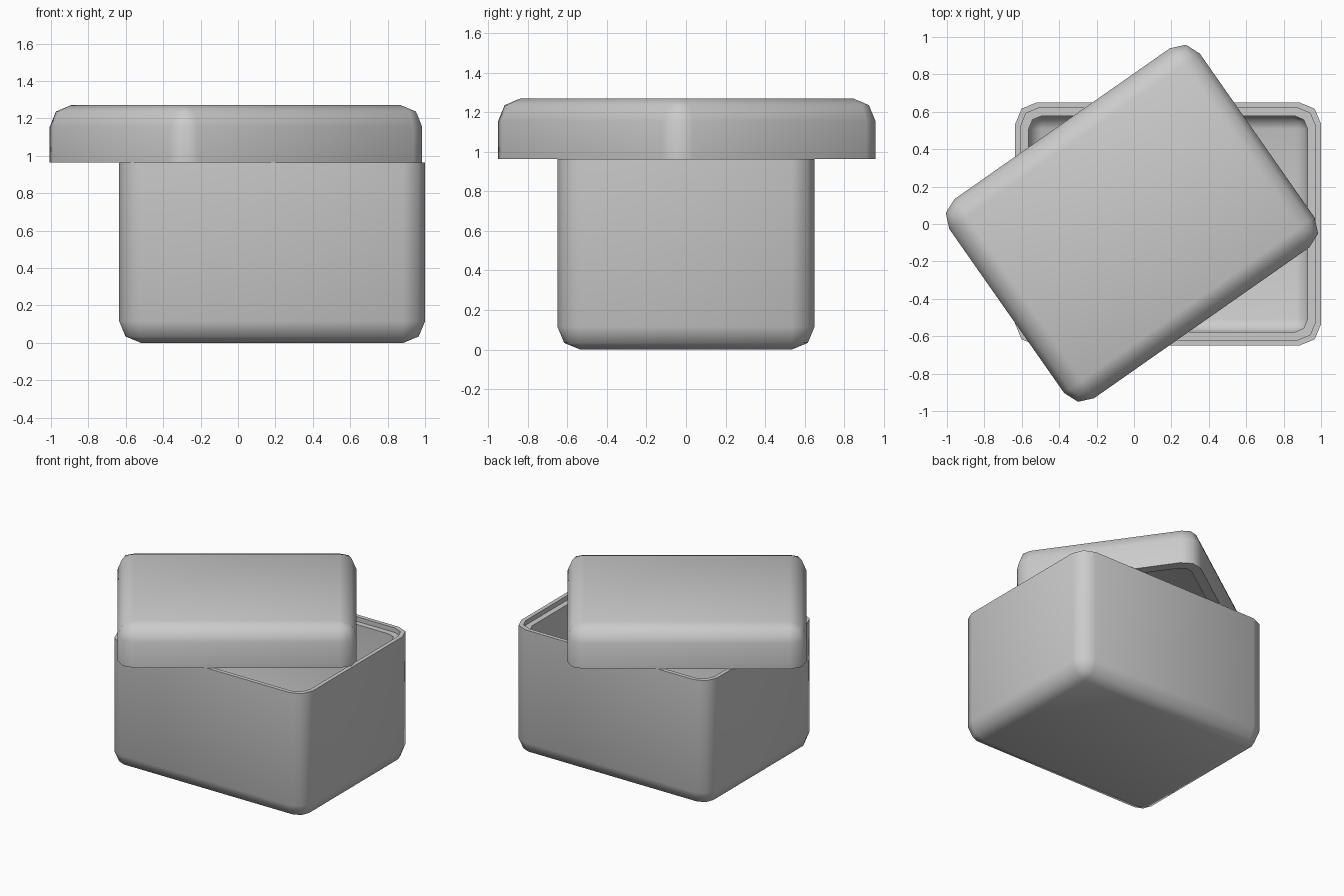
import bpy, bmesh, math
from mathutils import Matrix

if "Cube" in bpy.data.objects:
    bpy.data.objects.remove(bpy.data.objects["Cube"])

HX, HY, R = 0.8175, 0.65, 0.115   # half sizes and corner radius shared by both parts
K = 1 - math.sqrt(0.5)


def ring(bm, inset, r, z):
    """Rounded rectangle with two segments per corner."""
    hx, hy = HX - inset, HY - inset
    verts = []
    for i, (sx, sy) in enumerate([(1, 1), (-1, 1), (-1, -1), (1, -1)]):
        for j in range(3):
            a = math.radians(90 * i + 45 * j)
            verts.append(bm.verts.new((sx * (hx - r) + r * math.cos(a),
                                       sy * (hy - r) + r * math.sin(a), z)))
    return verts


def shell(name, profile, matrix):
    """Skin a closed-ended shell through rings given as (inset, radius, z)."""
    bm = bmesh.new()
    rings = [ring(bm, *p) for p in profile]
    for a, b in zip(rings, rings[1:]):
        for i in range(len(a)):
            j = (i + 1) % len(a)
            bm.faces.new((a[i], a[j], b[j], b[i]))
    bm.faces.new(rings[0][::-1])
    bm.faces.new(rings[-1])
    bmesh.ops.remove_doubles(bm, verts=bm.verts[:], dist=0.0005)
    bm.transform(matrix)
    bmesh.ops.recalc_face_normals(bm, faces=bm.faces[:])
    mesh = bpy.data.meshes.new(name)
    bm.to_mesh(mesh)
    bm.free()
    obj = bpy.data.objects.new(name, mesh)
    bpy.context.collection.objects.link(obj)
    bpy.ops.object.select_all(action='DESELECT')
    obj.select_set(True)
    bpy.context.view_layer.objects.active = obj
    bpy.ops.object.shade_smooth_by_angle(angle=math.radians(50))
    return obj


def rounded_base():
    return [(R, 0, 0), (R * K, R * (1 - K), R * K), (0, R, R)]


def cavity(wall, r, floor):
    return [(wall, r, floor + r), (wall + r * K, r * (1 - K), floor + r * K),
            (wall + r, 0, floor)]


# Box body with a stepped rim and hollow inside
H = 0.965
box = rounded_base() + [(0, R, H), (0.03, R - 0.02, H), (0.03, R - 0.02, H - 0.035),
                        (0.072, 0.07, H - 0.035)] + cavity(0.072, 0.07, 0.07)
shell("box_body", box, Matrix.Translation((1 - HX, 0, 0)))

# Hollow lid: the same shell upside down, turned and slid to one side
LH = 0.305
lid = rounded_base() + [(0, R, LH), (0.072, 0.07, LH)] + cavity(0.072, 0.07, 0.07)
shell("lid", lid, Matrix.Translation((-0.011, 0.004, H + LH))
      @ Matrix.Rotation(math.radians(35), 4, 'Z')
      @ Matrix.Rotation(math.pi, 4, 'X'))
